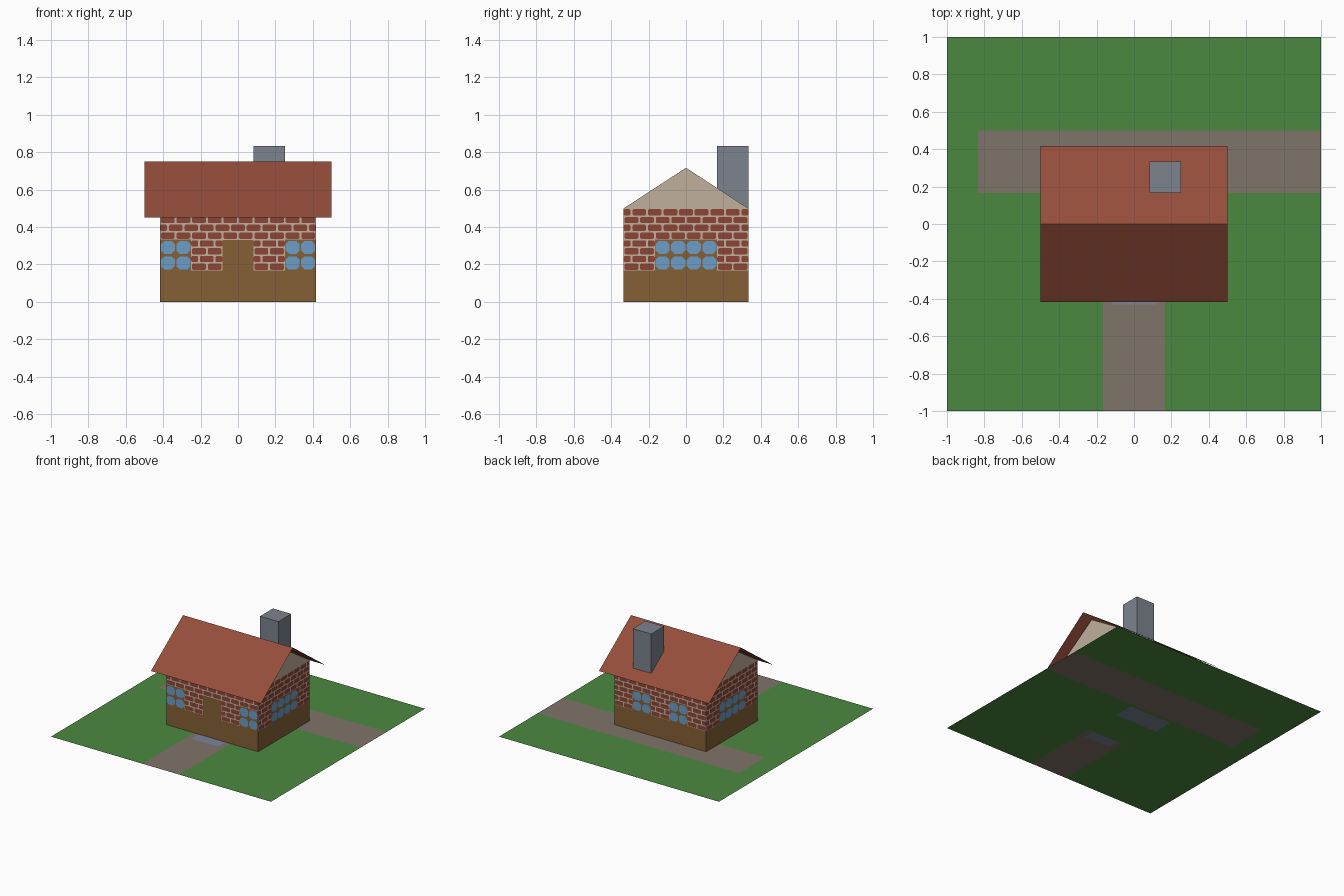
import bpy, bmesh

if "Cube" in bpy.data.objects:
    bpy.data.objects.remove(bpy.data.objects["Cube"])

def mat(name, r, g, b):
    m = bpy.data.materials.new(name)
    lin = [((c / 255 + 0.055) / 1.055) ** 2.4 for c in (r, g, b)]
    m.diffuse_color = (*lin, 1)
    m.use_nodes = True
    m.node_tree.nodes["Principled BSDF"].inputs["Base Color"].default_value = m.diffuse_color
    return m

GRASS = mat("grass green", 75, 137, 65)
PATH = mat("path taupe", 127, 116, 104)
STONE = mat("step grey blue", 125, 130, 150)
ROOF = mat("roof red", 150, 78, 58)
BRICK = mat("brick red", 141, 69, 54)
MORTAR = mat("mortar tan", 192, 176, 156)
WOOD = mat("wood brown", 134, 96, 54)
GLASS = mat("window blue", 108, 158, 200)
CHIM = mat("chimney grey", 125, 131, 141)

def build(name, polys, mats):
    """polys: list of (points, material index)"""
    bm = bmesh.new()
    for pts, mi in polys:
        f = bm.faces.new([bm.verts.new(p) for p in pts])
        f.material_index = mi
    bmesh.ops.remove_doubles(bm, verts=bm.verts, dist=1e-5)
    me = bpy.data.meshes.new(name)
    bm.to_mesh(me)
    bm.free()
    for m in mats:
        me.materials.append(m)
    ob = bpy.data.objects.new(name, me)
    bpy.context.collection.objects.link(ob)
    return ob

T = 1 / 6                      # tile size of the wall pattern
HX, HY = 2.5 * T, 2 * T        # half size of the house
EAVE, PEAK = 0.5, 0.717

# Ground: one sheet cut into cells, coloured by where each cell lies
def ground_colour(x, y):
    if abs(x) < 0.12 and -0.43 < y < -HY:
        return 2
    if -0.24 < x < 0.15 and -0.03 < y < 0.14:
        return 2
    if (abs(x) < T and y < -HY) or (x > -5 * T and T < y < 0.5):
        return 1
    return 0

xs = [-1, -5 * T, -0.24, -T, -0.12, 0.12, 0.15, T, 1]
ys = [-1, -0.43, -HY, -0.03, 0.14, T, 0.5, 1]
cells = []
for x0, x1 in zip(xs, xs[1:]):
    for y0, y1 in zip(ys, ys[1:]):
        pts = [(x0, y0, 0), (x1, y0, 0), (x1, y1, 0), (x0, y1, 0)]
        cells.append((pts, ground_colour((x0 + x1) / 2, (y0 + y1) / 2)))
build("ground", cells, [GRASS, PATH, STONE])

# Chamfered flat rectangle in wall coordinates
def chamfer(u0, u1, z0, z1, c):
    c = min(c, (u1 - u0) * 0.4)
    return [(u0 + c, z0), (u1 - c, z0), (u1, z0 + c), (u1, z1 - c),
            (u1 - c, z1), (u0 + c, z1), (u0, z1 - c), (u0, z0 + c)]

def wall(name, d, half, dist, windows, doors=(), gable=False):
    """d: direction along the wall; tiles are counted from its start"""
    n = (d[1], -d[0])
    def place(pts, off):
        return [(d[0] * u + n[0] * (dist + off), d[1] * u + n[1] * (dist + off), z)
                for u, z in pts]
    def rect(u0, u1, z0, z1, off):
        return place([(u0, z0), (u1, z0), (u1, z1), (u0, z1)], off)

    # wall sheet: wooden base, mortar above, optional gable
    polys = [(rect(-half, half, 0, T, 0), 1), (rect(-half, half, T, EAVE, 0), 0)]
    if gable:
        polys.append((place([(-half, EAVE), (half, EAVE), (0, PEAK)], 0), 0))
    build(name + "_wall", polys, [MORTAR, WOOD])

    # window frames, panes and door
    polys = []
    for t in windows:
        u = -half + t * T
        polys.append((rect(u, u + T, T, 2 * T, 0.002), 0))
        for i in range(2):
            for j in range(2):
                pu, pz = u + i * T / 2, T + j * T / 2
                polys.append((place(chamfer(pu + 0.004, pu + T / 2 - 0.004,
                                            pz + 0.007, pz + T / 2 - 0.007, 0.018), 0.004), 1))
    for t in doors:
        u = -half + t * T
        polys.append((rect(u, u + T, T, 2 * T - 0.003, 0.002), 0))
    build(name + "_openings", polys, [WOOD, GLASS])

    # running-bond bricks, clipped around the openings
    count = round(2 * half / T)
    blocked = set(windows) | set(doors)
    polys = []
    for row in range(8):
        z0 = T + row * T / 4
        runs, start = [], None
        for t in range(count + 1):
            free = t < count and (row >= 4 or t not in blocked)
            if free and start is None:
                start = t
            if not free and start is not None:
                runs.append((-half + start * T, -half + t * T))
                start = None
        for a, b in runs:
            for k in range(-1, 2 * count + 1):
                u0 = -half + (k + 0.5 * (row % 2)) * T / 2
                l, r = max(u0 + 0.005, a), min(u0 + T / 2 - 0.005, b)
                if r - l > 0.01:
                    polys.append((place(chamfer(l, r, z0 + 0.004, z0 + T / 4 - 0.004,
                                                0.006), 0.002), 0))
    build(name + "_bricks", polys, [BRICK])

wall("front", (1, 0), HX, HY, (0, 4), (2,))
wall("back", (-1, 0), HX, HY, (1, 3))
wall("right", (0, 1), HY, HX, (1, 2), gable=True)
wall("left", (0, -1), HY, HX, (1, 2), gable=True)

# Thin roof sheet with overhang
RX, RY, RZ0, RZ1 = 0.5, 2.5 * T, 0.45, 0.75
build("roof", [([(-RX, -RY, RZ0), (RX, -RY, RZ0), (RX, 0, RZ1), (-RX, 0, RZ1)], 0),
               ([(RX, RY, RZ0), (-RX, RY, RZ0), (-RX, 0, RZ1), (RX, 0, RZ1)], 0)], [ROOF])

# Chimney block rising through the back slope
bpy.ops.mesh.primitive_cube_add(size=1, location=(T, 1.5 * T, (EAVE + 5 * T) / 2))
chimney = bpy.context.object
chimney.name = "chimney"
chimney.scale = (T, T, 5 * T - EAVE)
chimney.data.materials.append(CHIM)
